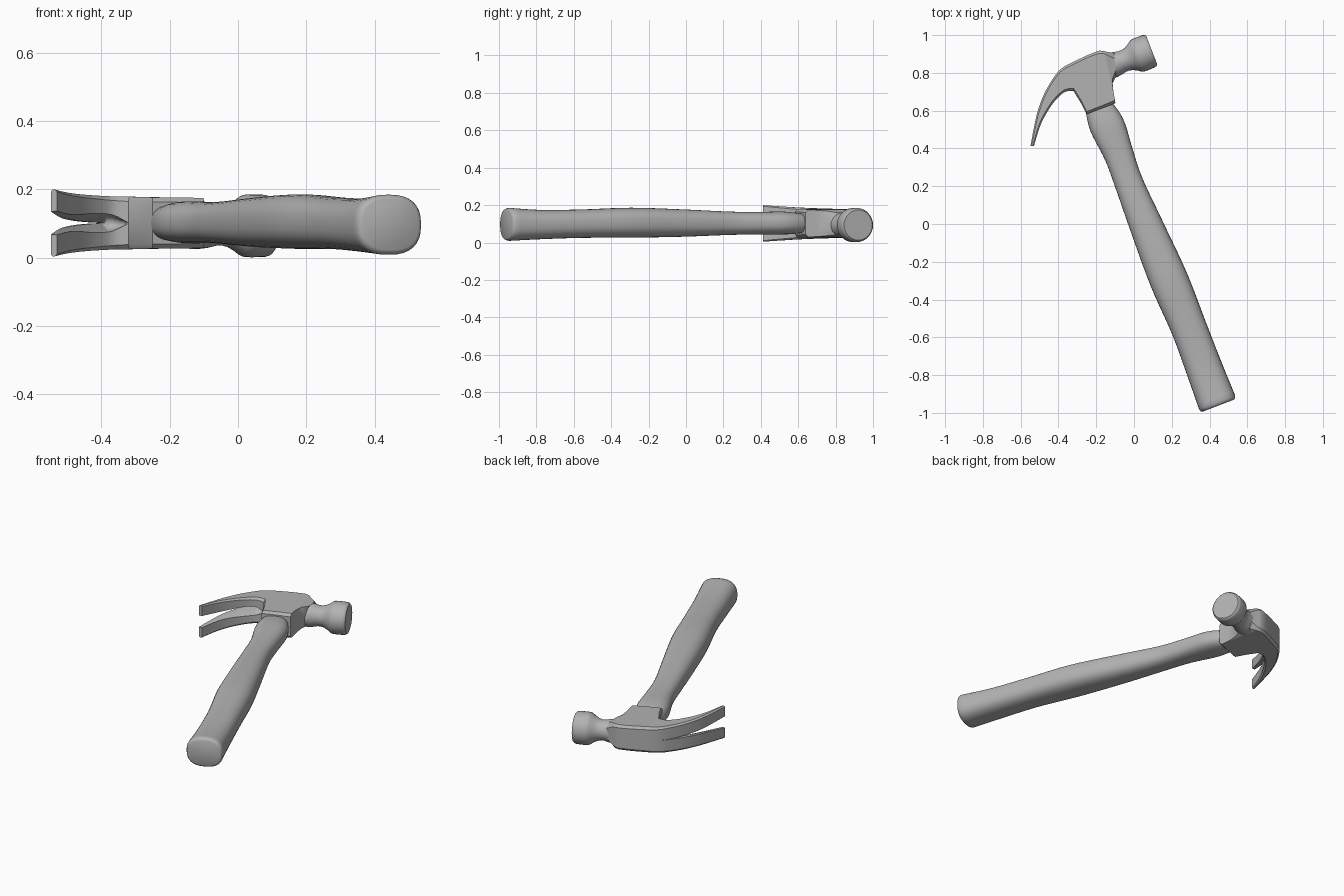
import bpy, bmesh, math
from mathutils import Vector

cube = bpy.data.objects.get("Cube")
if cube:
    bpy.data.objects.remove(cube, do_unlink=True)

grey = bpy.data.materials.new("plain_grey")
grey.use_nodes = True
COLOUR = (0.45, 0.45, 0.45, 1)
grey.diffuse_color = COLOUR
grey.node_tree.nodes["Principled BSDF"].inputs["Base Color"].default_value = COLOUR

ALONG = Vector((-0.36, 0.933, 0)).normalized()    # handle axis, butt to head
ACROSS = Vector((0.933, 0.36, 0)).normalized()    # striking axis
UP = Vector((0, 0, 1))


def smooth_rows(rows, steps):
    """Catmull-Rom resampling of a table of stations."""
    out = []
    for i in range(len(rows) - 1):
        a, b, c, d = (rows[min(max(i + k, 0), len(rows) - 1)] for k in (-1, 0, 1, 2))
        for j in range(steps):
            t = j / steps
            out.append([0.5 * (2 * q + (r - p) * t + (2 * p - 5 * q + 4 * r - s) * t * t
                               + (3 * q - p - 3 * r + s) * t ** 3)
                        for p, q, r, s in zip(a, b, c, d)])
    return out + [list(rows[-1])]


def loft(name, rings, half=False, angle=40):
    """Skin closed rings with caps; half drops the faces on the mirror plane."""
    bm = bmesh.new()
    loops = [[bm.verts.new(p) for p in ring] for ring in rings]
    n = len(loops[0])
    for a, b in zip(loops, loops[1:]):
        for i in range(n):
            j = (i + 1) % n
            bm.faces.new((a[i], a[j], b[j], b[i]))
    bm.faces.new(loops[0])
    bm.faces.new(loops[-1])
    bmesh.ops.recalc_face_normals(bm, faces=bm.faces)
    if half:
        flat = [f for f in bm.faces if all(v.co.z < 1e-5 for v in f.verts)]
        bmesh.ops.delete(bm, geom=flat, context='FACES')
        bmesh.ops.remove_doubles(bm, verts=bm.verts, dist=1e-5)
    mesh = bpy.data.meshes.new(name)
    bm.to_mesh(mesh)
    bm.free()
    obj = bpy.data.objects.new(name, mesh)
    bpy.context.collection.objects.link(obj)
    mesh.materials.append(grey)
    bpy.ops.object.select_all(action='DESELECT')
    obj.select_set(True)
    bpy.context.view_layer.objects.active = obj
    bpy.ops.object.shade_smooth_by_angle(angle=math.radians(angle))
    return obj


def oval(centre, w, h, power, n=32):
    """Superellipse ring spanned by ACROSS and UP."""
    pts = []
    for i in range(n):
        c, s = math.cos(math.tau * i / n), math.sin(math.tau * i / n)
        x = math.copysign(abs(c) ** (2 / power), c) * w
        z = math.copysign(abs(s) ** (2 / power), s) * h
        pts.append(centre + ACROSS * x + UP * z)
    return pts


# Handle: position along axis, left edge, right edge, mid height, half thickness
handle_rows = smooth_rows([
    (-1.04, -0.032, 0.173, 0.097, 0.088),
    (-0.85, -0.026, 0.169, 0.096, 0.078),
    (-0.62, -0.022, 0.168, 0.101, 0.076),
    (-0.34, -0.036, 0.168, 0.106, 0.080),
    (-0.04, -0.031, 0.147, 0.104, 0.073),
    (0.21, -0.023, 0.129, 0.103, 0.063),
    (0.37, -0.021, 0.136, 0.103, 0.060),
    (0.54, -0.038, 0.147, 0.104, 0.061),
    (0.66, -0.022, 0.118, 0.102, 0.050)], 5)
# softened butt edge
s, lo, hi, zc, h = handle_rows[0]
handle_rows = [[-1.058, lo + 0.014, hi - 0.014, zc, h - 0.014],
               [-1.053, lo + 0.005, hi - 0.005, zc, h - 0.005]] + handle_rows
loft("handle", [oval(ALONG * s + ACROSS * (lo + hi) / 2 + UP * zc, (hi - lo) / 2, h, 2.5)
                for s, lo, hi, zc, h in handle_rows], angle=45)

# Poll and striking face: position along striking axis, radius
poll_rows = [(0.17, 0.068), (0.20, 0.067), (0.225, 0.064), (0.25, 0.058), (0.27, 0.058),
             (0.29, 0.063), (0.31, 0.074), (0.327, 0.086), (0.338, 0.091), (0.36, 0.092),
             (0.402, 0.091), (0.412, 0.088), (0.419, 0.081)]


def poll_ring(t, r):
    centre = ALONG * 0.825 + ACROSS * t + UP * 0.0935
    return [centre + ALONG * r * math.cos(math.tau * i / 32)
            + UP * r * math.sin(math.tau * i / 32) for i in range(32)]


loft("poll", [poll_ring(t, r) for t, r in poll_rows])

# Claw and cheek, upper half:
# outer x, y, inner x, y, half thickness, chamfer, slot at outer side, slot at inner side
claw_rows = smooth_rows([
    (-0.548, 0.413, -0.530, 0.413, 0.0975, 0.006, 0.034, 0.035),
    (-0.526, 0.529, -0.497, 0.518, 0.090, 0.008, 0.019, 0.026),
    (-0.505, 0.614, -0.463, 0.587, 0.085, 0.009, 0.011, 0.025),
    (-0.463, 0.714, -0.420, 0.650, 0.081, 0.010, 0.004, 0.028),
    (-0.394, 0.815, -0.368, 0.698, 0.078, 0.012, 0.0, 0.024),
    (-0.315, 0.862, -0.320, 0.704, 0.077, 0.014, 0.0, 0.0)], 4)
cheek_rows = [
    (-0.246, 0.894, -0.278, 0.635, 0.076, 0.014, 0, 0),
    (-0.220, 0.905, -0.251, 0.582, 0.075, 0.014, 0, 0),
    (-0.183, 0.918, -0.170, 0.612, 0.075, 0.014, 0, 0),
    (-0.161, 0.916, -0.098, 0.640, 0.073, 0.015, 0, 0),
    (-0.143, 0.911, -0.109, 0.700, 0.069, 0.018, 0, 0),
    (-0.122, 0.908, -0.113, 0.745, 0.064, 0.024, 0, 0),
    (-0.105, 0.906, -0.096, 0.780, 0.058, 0.030, 0, 0)]


def head_ring(ox, oy, ix, iy, h, c, go, gi):
    outer, inner = Vector((ox, oy, 0)), Vector((ix, iy, 0))
    span = (inner - outer).length
    c = min(c, 0.3 * span)
    u, go, gi = c / span, max(go, 0), max(gi, 0)
    section = [(0, go), (0, h - c), (u, h), (1 - u, h), (1, h - c), (1, gi), (0.35, go)]
    return [outer.lerp(inner, k) + UP * z for k, z in section]


head = loft("claw_head", [head_ring(*r) for r in claw_rows + cheek_rows], half=True, angle=32)
head.location.z = 0.102
mirror = head.modifiers.new("mirror_halves", 'MIRROR')
mirror.use_axis = (False, False, True)
mirror.use_clip = True
